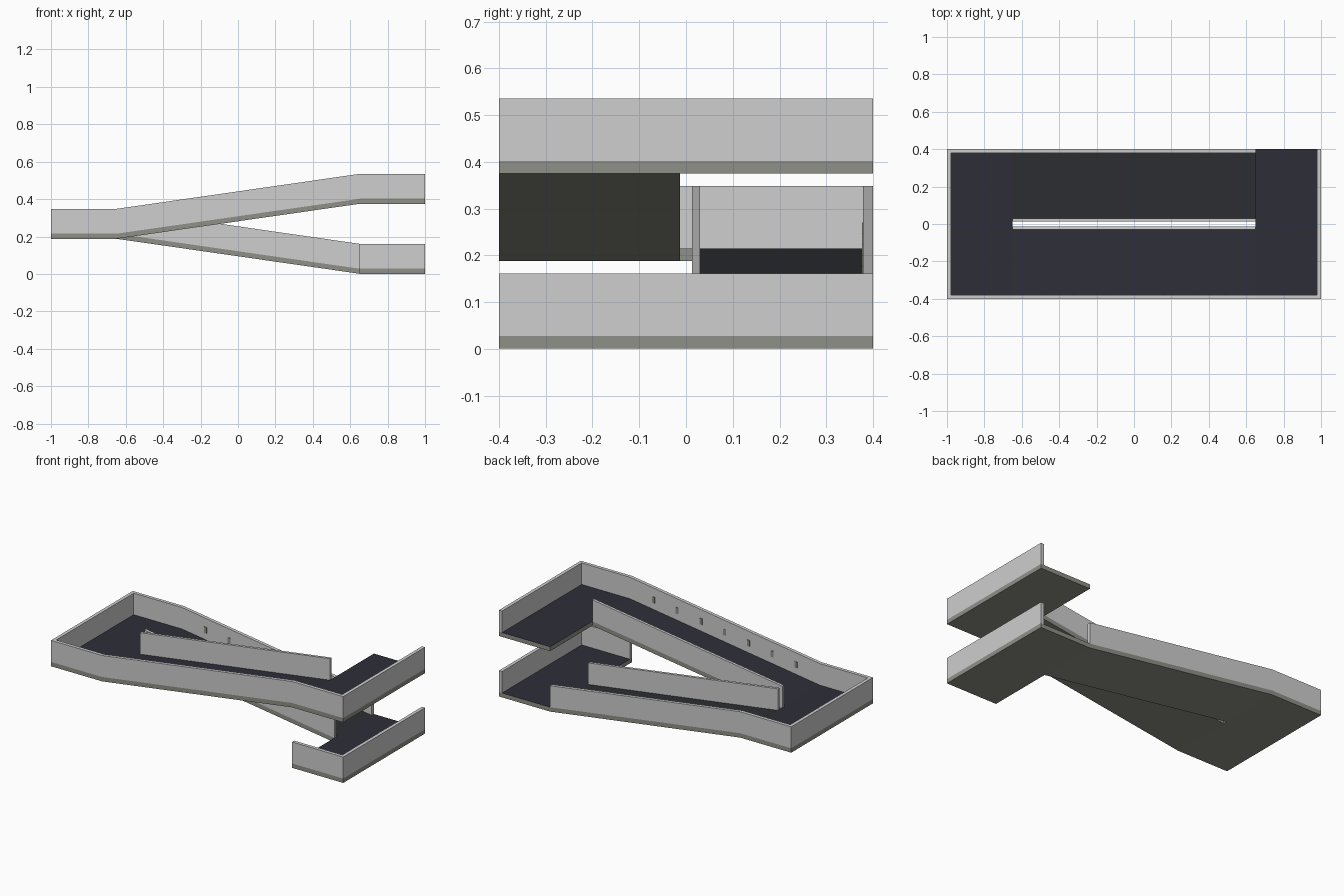
import bpy
import bmesh

cube = bpy.data.objects.get("Cube")
if cube:
    bpy.data.objects.remove(cube, do_unlink=True)


def make_material(name, color):
    mat = bpy.data.materials.new(name)
    mat.use_nodes = True
    mat.diffuse_color = (*color, 1)
    mat.node_tree.nodes["Principled BSDF"].inputs["Base Color"].default_value = (*color, 1)
    return mat


wall_grey = make_material("wall light grey", (0.62, 0.62, 0.62))
slab_olive = make_material("slab olive grey", (0.28, 0.28, 0.25))
road_dark = make_material("road dark blue grey", (0.027, 0.027, 0.04))
ramp_dark = make_material("down ramp dark grey", (0.026, 0.028, 0.033))

# Main measurements
END, BEND, SIDE = 1.0, 0.65, 0.4      # half length, ramp ends, half width
GAP = 0.013                           # half width of the slot between lanes
THICK, WALL_H = 0.027, 0.133          # slab thickness, wall height
OUTER, INNER = 0.021, 0.017           # wall thicknesses
LOW, MID, HIGH = 0.028, 0.215, 0.402  # floor levels


def band(name, path, y0, y1, down, up, side_mat, top_mat=None):
    """Solid strip following an x-z path, spanning y0..y1."""
    bm = bmesh.new()
    outline = [(x, z - down) for x, z in path] + [(x, z + up) for x, z in reversed(path)]
    face = bm.faces.new([bm.verts.new((x, y0, z)) for x, z in outline])
    out = bmesh.ops.extrude_face_region(bm, geom=[face])
    moved = [v for v in out["geom"] if isinstance(v, bmesh.types.BMVert)]
    bmesh.ops.translate(bm, vec=(0, y1 - y0, 0), verts=moved)
    bmesh.ops.recalc_face_normals(bm, faces=bm.faces)
    bm.normal_update()
    for f in bm.faces:
        f.material_index = 1 if top_mat and f.normal.z > 0.5 else 0
    mesh = bpy.data.meshes.new(name)
    bm.to_mesh(mesh)
    bm.free()
    mesh.materials.append(side_mat)
    if top_mat:
        mesh.materials.append(top_mat)
    obj = bpy.data.objects.new(name, mesh)
    bpy.context.collection.objects.link(obj)
    return obj


def deck(name, path, y0, y1, top=road_dark):
    band(name, path, y0, y1, THICK, 0, slab_olive, top)


def wall(name, path, y0, y1):
    band(name, path, y0, y1, 0, WALL_H, wall_grey)


up_ramp = [(-BEND, MID), (BEND, HIGH)]
down_ramp = [(-BEND, MID), (BEND, LOW)]

# Road slabs
deck("turning_deck", [(-END, MID), (-BEND, MID)], -SIDE, SIDE)
deck("up_ramp_deck", up_ramp, -SIDE, -GAP)
deck("down_ramp_deck", down_ramp, GAP, SIDE, ramp_dark)
deck("upper_landing", [(BEND, HIGH), (END, HIGH)], -SIDE, SIDE)
deck("lower_landing", [(BEND, LOW), (END, LOW)], -SIDE, SIDE)

# Outer walls along the lanes
wall("front_outer_wall", [(-END, MID)] + up_ramp + [(END, HIGH)], -SIDE, -SIDE + OUTER)
wall("back_outer_wall", [(-END, MID)] + down_ramp, SIDE - OUTER, SIDE)
wall("lower_front_wall", [(BEND, LOW), (END, LOW)], -SIDE, -SIDE + OUTER)

# Inner walls beside the slot
wall("front_inner_wall", up_ramp, -GAP - INNER, -GAP)
wall("back_inner_wall", down_ramp, GAP, GAP + INNER)

# End walls, fitted between or against the long walls
wall("turning_end_wall", [(-END, MID), (-END + OUTER, MID)], -SIDE + OUTER, SIDE - OUTER)
for name, z in (("upper_end_wall", HIGH), ("lower_end_wall", LOW)):
    wall(name, [(END - OUTER, z), (END, z)], -SIDE + OUTER, SIDE)

# Small marker plates on the inside of both outer walls
PLATE, HALF_W, HALF_H = 0.003, 0.009, 0.019
for side, name, end_z in ((-1, "front_marker", HIGH), (1, "back_marker", LOW)):
    for i in range(-3, 4):
        x = i * 0.1625
        z = MID + (end_z - MID) * (x + BEND) / (2 * BEND) + 0.06
        y = side * (SIDE - OUTER)
        y0, y1 = sorted((y, y - side * PLATE))
        band(f"{name}_{i + 4}", [(x - HALF_W, z), (x + HALF_W, z)], y0, y1,
             HALF_H, HALF_H, slab_olive)
